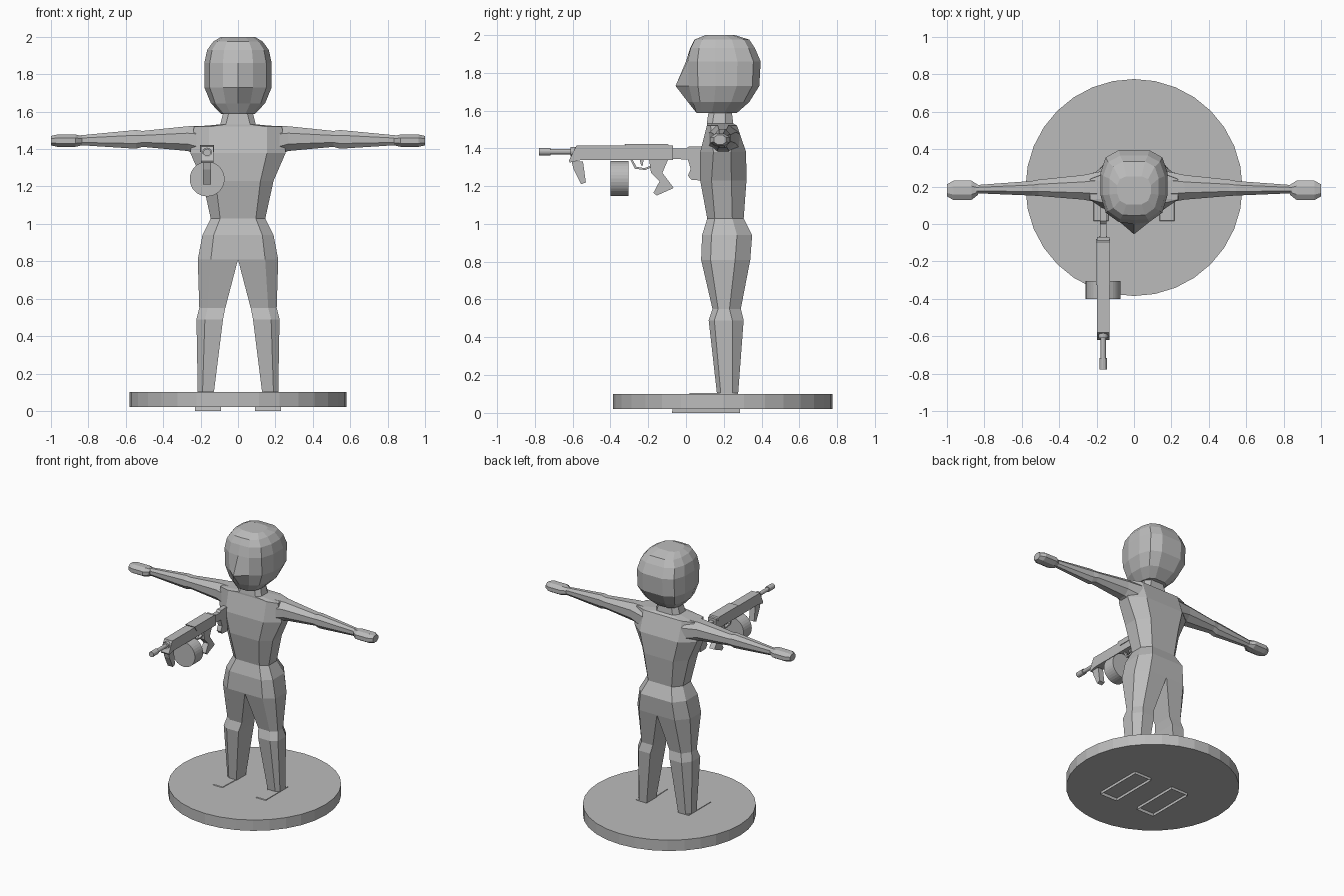
import bpy, bmesh, math
from mathutils import Vector, Matrix

grey = bpy.data.materials.new("plain grey")
grey.diffuse_color = (0.5, 0.5, 0.5, 1)


def finish(name, bm, mirror=False):
    bmesh.ops.recalc_face_normals(bm, faces=bm.faces)
    me = bpy.data.meshes.new(name)
    bm.to_mesh(me)
    bm.free()
    me.materials.append(grey)
    ob = bpy.data.objects.new(name, me)
    bpy.context.collection.objects.link(ob)
    if mirror:
        ob.modifiers.new("mirror", 'MIRROR').use_clip = True
    return ob


def loft(name, rings, caps=(True, True), mirror=False):
    """Skin a list of closed rings; faces lying on the mirror plane are dropped."""
    bm = bmesh.new()
    vs = [[bm.verts.new(p) for p in r] for r in rings]
    n = len(rings[0])
    for a, b in zip(vs, vs[1:]):
        for i in range(n):
            j = (i + 1) % n
            bm.faces.new((a[i], a[j], b[j], b[i]))
    if caps[0]:
        bm.faces.new(vs[0][::-1])
    if caps[1]:
        bm.faces.new(vs[-1])
    if mirror:
        # consistent winding is kept by recalculating before removal
        bmesh.ops.recalc_face_normals(bm, faces=bm.faces)
        flat = [f for f in bm.faces if all(abs(v.co.x) < 1e-5 for v in f.verts)]
        bmesh.ops.delete(bm, geom=flat, context='FACES')
    return finish(name, bm, mirror)


def half_ring(x0, x1, y0, y1, z, cx, cf, cb):
    """Horizontal section, chamfered on the outer side only."""
    return [(x0, y0, z), (x1 - cx, y0, z), (x1, y0 + cf, z),
            (x1, y1 - cb, z), (x1 - cx, y1, z), (x0, y1, z)]


def limb_ring(x, y0, y1, z0, z1, c=0.28):
    """Chamfered section across the arm."""
    a, b = (y1 - y0) * c, (z1 - z0) * c
    return [(x, y0 + a, z0), (x, y1 - a, z0), (x, y1, z0 + b), (x, y1, z1 - b),
            (x, y1 - a, z1), (x, y0 + a, z1), (x, y0, z1 - b), (x, y0, z0 + b)]


def plate(name, profile, x, width):
    """Side profile (y, z) given a thickness across x."""
    bm = bmesh.new()
    f = bm.faces.new([bm.verts.new((x - width / 2, y, z)) for y, z in profile])
    ext = bmesh.ops.extrude_face_region(bm, geom=[f])["geom"]
    bmesh.ops.translate(bm, vec=(width, 0, 0),
                        verts=[v for v in ext if isinstance(v, bmesh.types.BMVert)])
    return finish(name, bm)


def cylinder(name, r, depth, centre, sides, along_y=False):
    bm = bmesh.new()
    m = Matrix.Translation(centre)
    if along_y:
        m = m @ Matrix.Rotation(math.pi / 2, 4, 'X')
    bmesh.ops.create_cone(bm, cap_ends=True, segments=sides, radius1=r,
                          radius2=r, depth=depth, matrix=m)
    return finish(name, bm)


# round stand
cylinder("stand", 0.58, 0.08, (0, 0.195, 0.06), 32)

# feet sunk through the stand, open underneath
loft("feet", [
    [(0.09, -0.075, 0), (0.23, -0.075, 0), (0.23, 0.285, 0), (0.09, 0.285, 0)],
    [(0.09, -0.07, 0.022), (0.23, -0.07, 0.022), (0.23, 0.285, 0.022), (0.09, 0.285, 0.022)],
    [(0.14, 0.02, 0.104), (0.215, 0.02, 0.104), (0.215, 0.275, 0.104), (0.13, 0.275, 0.104)],
], caps=(False, True), mirror=True)

# legs and hips
loft("legs_and_hips", [half_ring(*s) for s in (
    (0.130, 0.215, 0.165, 0.275, 0.09, 0.025, 0.02, 0.03),
    (0.080, 0.222, 0.120, 0.305, 0.49, 0.045, 0.03, 0.06),
    (0.068, 0.207, 0.140, 0.290, 0.55, 0.045, 0.03, 0.06),
    (0.000, 0.215, 0.080, 0.340, 0.81, 0.070, 0.05, 0.08),
    (0.000, 0.190, 0.085, 0.350, 0.94, 0.060, 0.05, 0.08),
    (0.000, 0.145, 0.113, 0.305, 1.03, 0.050, 0.04, 0.06),
)], mirror=True)

# torso and neck
loft("torso", [half_ring(*s) for s in (
    (0, 0.145, 0.113, 0.305, 1.025, 0.05, 0.04, 0.06),
    (0, 0.190, 0.075, 0.320, 1.23, 0.07, 0.06, 0.08),
    (0, 0.255, 0.075, 0.318, 1.38, 0.10, 0.07, 0.08),
    (0, 0.235, 0.110, 0.270, 1.52, 0.08, 0.02, 0.03),
    (0, 0.095, 0.110, 0.250, 1.532, 0.03, 0.03, 0.04),
    (0, 0.075, 0.122, 0.240, 1.61, 0.03, 0.03, 0.03),
)], mirror=True)

# arms
loft("arms", [limb_ring(*s) for s in (
    (0.16, 0.110, 0.285, 1.35, 1.525),
    (0.27, 0.130, 0.262, 1.39, 1.522),
    (0.51, 0.150, 0.237, 1.412, 1.497),
    (0.545, 0.152, 0.230, 1.402, 1.502),
    (0.86, 0.165, 0.207, 1.422, 1.472),
)], mirror=True)

# hands
loft("hands", [limb_ring(*s) for s in (
    (0.835, 0.155, 0.210, 1.420, 1.470),
    (0.870, 0.128, 0.232, 1.412, 1.478),
    (0.965, 0.128, 0.232, 1.412, 1.478),
    (1.000, 0.148, 0.212, 1.420, 1.470),
)], mirror=True)


# head: horizontal sections with a pointed front
def head_ring(z, w, front, back, tip):
    d = back - front
    half = [(0.45, 0), (0.84, 0.13), (1, 0.38), (1, 0.68), (0.84, 0.9), (0.45, 1)]
    right = [(w * a, front + d * b, z) for a, b in half]
    left = [(-x, y, z) for x, y, z in reversed(right)]
    return [(0, tip, z)] + right + [(0, back, z)] + left


loft("head", [head_ring(*s) for s in (
    (1.588, 0.09, 0.055, 0.270, 0.055),
    (1.645, 0.145, 0.035, 0.335, 0.010),
    (1.730, 0.180, 0.015, 0.388, -0.055),
    (1.860, 0.180, 0.010, 0.395, 0.000),
    (1.930, 0.165, 0.025, 0.365, 0.022),
    (1.975, 0.132, 0.048, 0.335, 0.045),
    (2.000, 0.090, 0.105, 0.255, 0.105),
)])

# gun
GX = -0.165
plate("gun_receiver", [(-0.58, 1.415), (-0.07, 1.415), (-0.07, 1.337), (-0.56, 1.337),
                       (-0.615, 1.325), (-0.62, 1.335)], GX, 0.066)
plate("gun_side_panel", [(-0.325, 1.422), (-0.095, 1.422), (-0.08, 1.405), (-0.11, 1.385),
                         (-0.30, 1.385)], GX, 0.076)
plate("gun_stock", [(-0.075, 1.398), (0.0, 1.398), (0.015, 1.41), (0.09, 1.41),
                    (0.09, 1.23), (0.03, 1.232), (0.01, 1.255), (0.025, 1.29),
                    (0.01, 1.34), (-0.075, 1.345)], GX, 0.034)
plate("gun_pistol_grip", [(-0.195, 1.34), (-0.095, 1.34), (-0.125, 1.27), (-0.065, 1.19),
                          (-0.155, 1.15), (-0.172, 1.165), (-0.14, 1.225),
                          (-0.185, 1.27)], GX, 0.042)
plate("gun_fore_grip", [(-0.605, 1.33), (-0.545, 1.33), (-0.53, 1.22), (-0.555, 1.21),
                        (-0.595, 1.29)], GX, 0.042)
# trigger guard as a thin open strap, with the trigger inside
plate("gun_trigger_guard", [(-0.295, 1.34), (-0.27, 1.292), (-0.215, 1.285), (-0.18, 1.30),
                            (-0.18, 1.31), (-0.22, 1.295), (-0.262, 1.302),
                            (-0.283, 1.34)], GX, 0.018)
plate("gun_trigger", [(-0.245, 1.34), (-0.225, 1.34), (-0.228, 1.31), (-0.238, 1.31)], GX, 0.01)
cylinder("gun_drum", 0.093, 0.095, (GX, -0.353, 1.24), 32, True)
cylinder("gun_barrel", 0.014, 0.20, (GX, -0.665, 1.382), 12, True)
cylinder("gun_muzzle", 0.02, 0.062, (GX, -0.747, 1.382), 12, True)
cylinder("gun_barrel_collar", 0.026, 0.04, (GX, -0.59, 1.382), 12, True)
